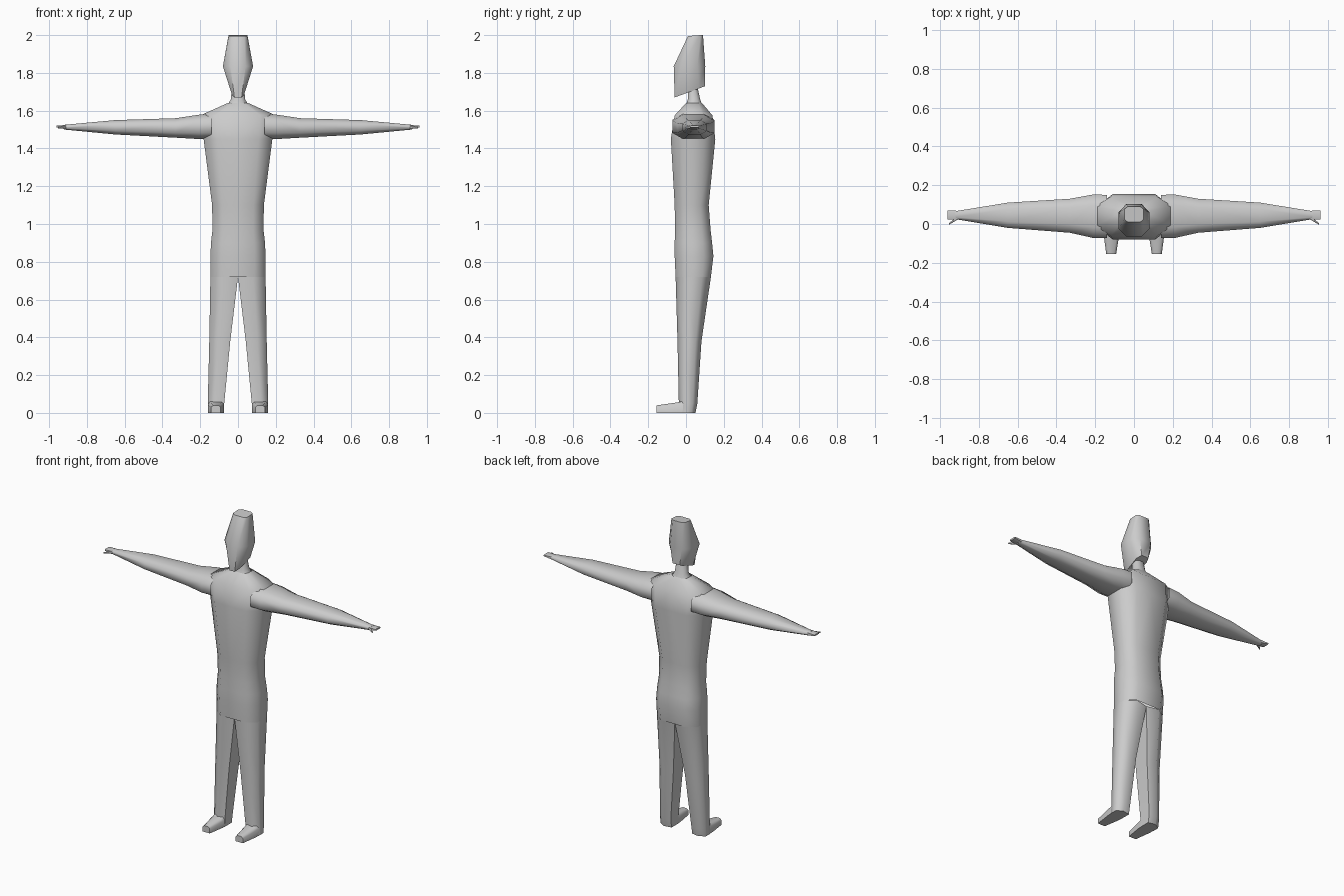
import bpy, bmesh, math

cube = bpy.data.objects.get("Cube")
if cube:
    bpy.data.objects.remove(cube, do_unlink=True)

grey = bpy.data.materials.new("plain_grey")
grey.use_nodes = True
grey.diffuse_color = (0.6, 0.6, 0.6, 1)
grey.node_tree.nodes["Principled BSDF"].inputs["Base Color"].default_value = (0.6, 0.6, 0.6, 1)


def loft(name, rings, closed=True, start=False, end=True, mirror=True, angle=60):
    """Skin rings of equal point count, optionally cap and mirror across x."""
    bm = bmesh.new()
    rows = [[bm.verts.new(p) for p in ring] for ring in rings]
    n = len(rows[0])
    for a, b in zip(rows, rows[1:]):
        for i in range(n if closed else n - 1):
            j = (i + 1) % n
            bm.faces.new((a[i], a[j], b[j], b[i]))
    if start:
        bm.faces.new(rows[0][::-1])
    if end:
        bm.faces.new(rows[-1])
    bmesh.ops.recalc_face_normals(bm, faces=bm.faces)
    mesh = bpy.data.meshes.new(name)
    bm.to_mesh(mesh)
    bm.free()
    mesh.materials.append(grey)
    ob = bpy.data.objects.new(name, mesh)
    bpy.context.collection.objects.link(ob)
    bpy.ops.object.select_all(action='DESELECT')
    bpy.context.view_layer.objects.active = ob
    ob.select_set(True)
    bpy.ops.object.shade_smooth_by_angle(angle=math.radians(angle))
    if mirror:
        m = ob.modifiers.new("other_side", 'MIRROR')
        m.use_mirror_merge = False
    return ob


def octagon(u0, u1, v0, v1, k=0.5):
    """Bevelled rectangle: k is the flat share of each side."""
    cu, cv, ru, rv = (u0 + u1) / 2, (v0 + v1) / 2, (u1 - u0) / 2, (v1 - v0) / 2
    pts = [(1, -k), (1, k), (k, 1), (-k, 1), (-1, k), (-1, -k), (-k, -1), (k, -1)]
    return [(cu + ru * a, cv + rv * b) for a, b in pts]


def flat_ring(z, x0, x1, y0, y1, k=0.5):
    return [(x, y, z) for x, y in octagon(x0, x1, y0, y1, k)]


def arm_ring(x, y0, y1, z0, z1, k=0.5):
    return [(x, y, z) for y, z in octagon(y0, y1, z0, z1, k)]


def half_ring(z, w, y0, y1):
    """Open half of the torso, from centre front round to centre back."""
    d = (y1 - y0) * 0.25
    return [(0, y0, z), (w * 0.6, y0, z), (w, y0 + d, z),
            (w, y1 - d, z), (w * 0.6, y1, z), (0, y1, z)]


def leg_ring(z, x0, x1, y0, y1):
    w, d = x1 - x0, (y1 - y0) * 0.25
    return [(x0, y0 + d * 0.4, z), (x0 + w * 0.55, y0, z), (x1, y0 + d, z),
            (x1, y1 - d, z), (x0 + w * 0.55, y1, z), (x0, y1 - d * 0.4, z)]


# Torso halves meeting at a centre seam
loft("torso", [half_ring(*r) for r in (
    (0.72, 0.146, -0.055, 0.132),
    (0.83, 0.146, -0.06, 0.145),
    (0.90, 0.143, -0.06, 0.138),
    (0.97, 0.135, -0.058, 0.13),
    (1.10, 0.137, -0.06, 0.12),
    (1.45, 0.182, -0.08, 0.155),
    (1.575, 0.2, -0.06, 0.14),
    (1.64, 0.055, 0.0, 0.085))], closed=False, end=False)

# Legs
loft("leg", [leg_ring(*r) for r in (
    (0.72, 0, 0.146, -0.055, 0.132),
    (0.38, 0.041, 0.152, -0.045, 0.082),
    (0.05, 0.073, 0.16, -0.038, 0.06),
    (0.0, 0.073, 0.16, -0.04, 0.05))])

# Feet, tapering toward the toe
loft("foot", [[(x0, y, 0), (x1, y, 0), (x1, y, h * 0.75), (x1 - 0.012, y, h),
               (x0 + 0.012, y, h), (x0, y, h * 0.75)]
              for y, x0, x1, h in ((0.0, 0.073, 0.16, 0.065),
                                   (-0.05, 0.075, 0.157, 0.055),
                                   (-0.155, 0.092, 0.143, 0.04))], angle=50)

# Arms, from inside the shoulder to the wrist
loft("arm", [arm_ring(*r) for r in (
    (0.14, -0.072, 0.15, 1.45, 1.585),
    (0.21, -0.072, 0.152, 1.45, 1.578),
    (0.33, -0.045, 0.13, 1.457, 1.56),
    (0.65, -0.02, 0.11, 1.474, 1.55),
    (0.92, 0.025, 0.066, 1.5, 1.525))])

# Hands and thumbs
loft("hand", [arm_ring(*r, 0.7) for r in (
    (0.91, 0.024, 0.068, 1.502, 1.524),
    (0.96, 0.022, 0.07, 1.511, 1.521))], start=True, angle=40)
loft("thumb", [arm_ring(*r) for r in (
    (0.91, 0.022, 0.04, 1.504, 1.518),
    (0.952, -0.003, 0.005, 1.505, 1.513))], start=True)

# Neck, leaning forward under the skull
loft("neck", [flat_ring(*r) for r in (
    (1.63, -0.055, 0.055, 0.0, 0.085),
    (1.66, -0.038, 0.038, 0.01, 0.075),
    (1.75, -0.03, 0.03, 0.012, 0.055))], mirror=False)

# Head with a jaw that slopes down to the chin
jaw = [(x * (0.7 + 2.5 * max(y, 0)), y, 1.67 + (y + 0.06) * 0.37)
       for x, y in octagon(-0.045, 0.045, -0.06, 0.1, 0.6)]
crown = [(x, y, 2.0 - (0.09 - y) * 0.12)
         for x, y in octagon(-0.05, 0.05, 0.01, 0.09, 0.65)]
crown = [(x, y, min(z + 0.004, 2.0)) for x, y, z in crown]
loft("head", [jaw, flat_ring(1.835, -0.08, 0.08, -0.065, 0.102, 0.5), crown],
     start=True, mirror=False, angle=50)
